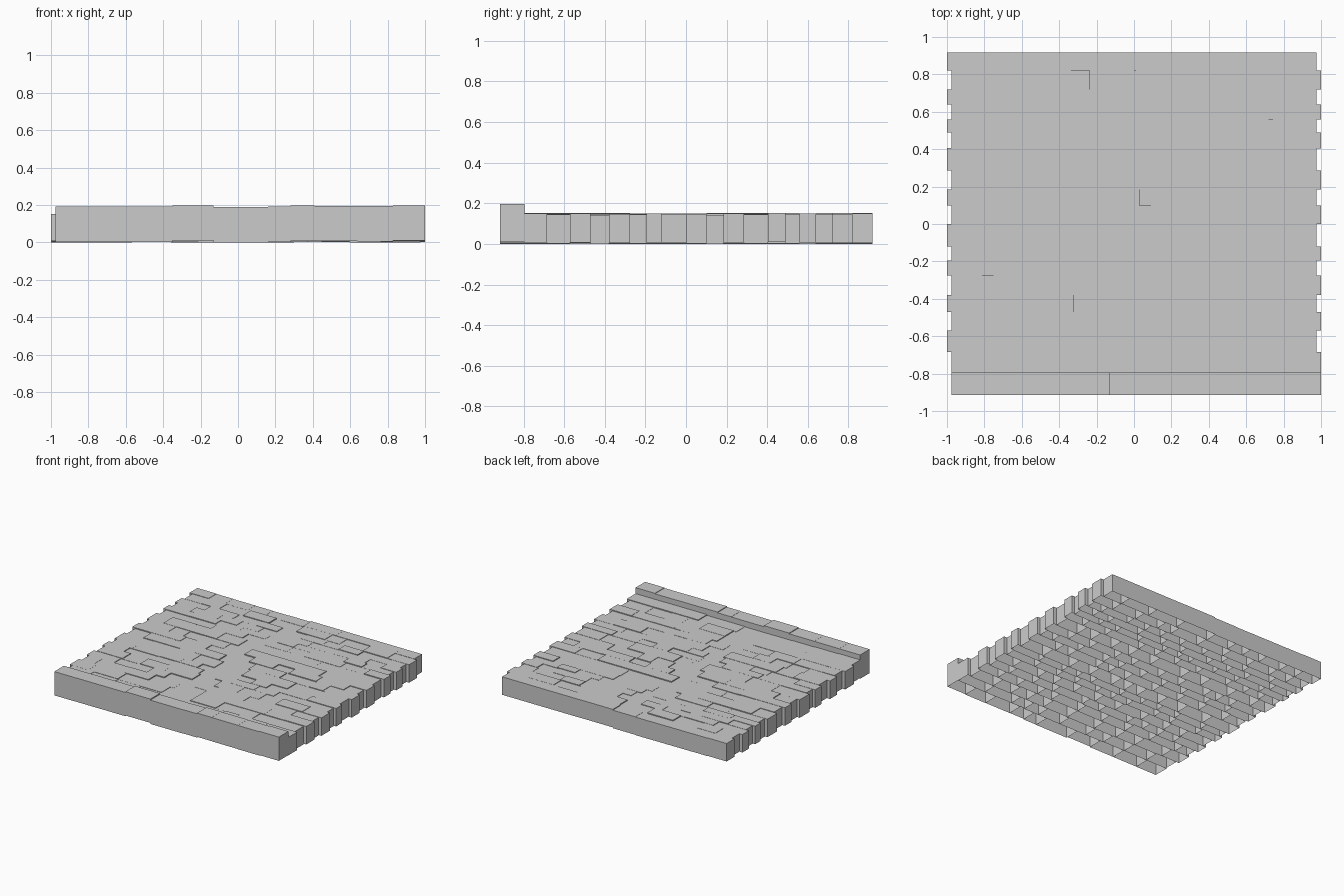
import bpy, bmesh, random

if "Cube" in bpy.data.objects:
    bpy.data.objects.remove(bpy.data.objects["Cube"])

random.seed(4)

# Course boundaries from back to front; the last course is the raised kerb
ROWS = [0.918, 0.82, 0.72, 0.64, 0.56, 0.49, 0.405, 0.285, 0.185, 0.10, 0.0,
        -0.12, -0.195, -0.275, -0.38, -0.47, -0.57, -0.685, -0.795, -0.915]
KERB_X = [-0.975, -0.79, -0.57, -0.35, -0.13, 0.16, 0.28, 0.41, 0.64, 0.83, 1.0]


def add_brick(bm, x0, x1, y0, y1, z0, z1):
    """Hollow brick: top and four sides, open underneath."""
    corners = [(x0, y0), (x1, y0), (x1, y1), (x0, y1)]
    low = [bm.verts.new((x, y, z0)) for x, y in corners]
    top = [bm.verts.new((x, y, z1)) for x, y in corners]
    bm.faces.new(top)
    for i in range(4):
        j = (i + 1) % 4
        bm.faces.new((low[i], low[j], top[j], top[i]))


def random_joints(start, end, count):
    """Joint positions for a course of uneven bricks."""
    widths = [random.uniform(0.6, 1.4) for _ in range(count)]
    scale = (end - start) / sum(widths)
    xs = [start]
    for w in widths:
        xs.append(xs[-1] + w * scale)
    return xs


def add_course(name, xs, y0, y1, height):
    bm = bmesh.new()
    for i, (a, b) in enumerate(zip(xs, xs[1:])):
        z = 0.0 if i == 4 else random.uniform(0.0, 0.009)
        add_brick(bm, a, b, y0, y1, z, z + height)
    mesh = bpy.data.meshes.new(name)
    bm.to_mesh(mesh)
    bm.free()
    bpy.context.collection.objects.link(bpy.data.objects.new(name, mesh))


# Paving courses, alternately shifted left and right
for k in range(len(ROWS) - 2):
    shift = 0.0 if k % 2 == 0 else 0.025
    xs = random_joints(-1.0 + shift, 0.975 + shift, 10)
    add_course(f"paving_course_{k + 1}", xs, ROWS[k + 1], ROWS[k], 0.143)

# Raised front kerb
add_course("front_kerb", KERB_X, ROWS[-1], ROWS[-2], 0.189)
